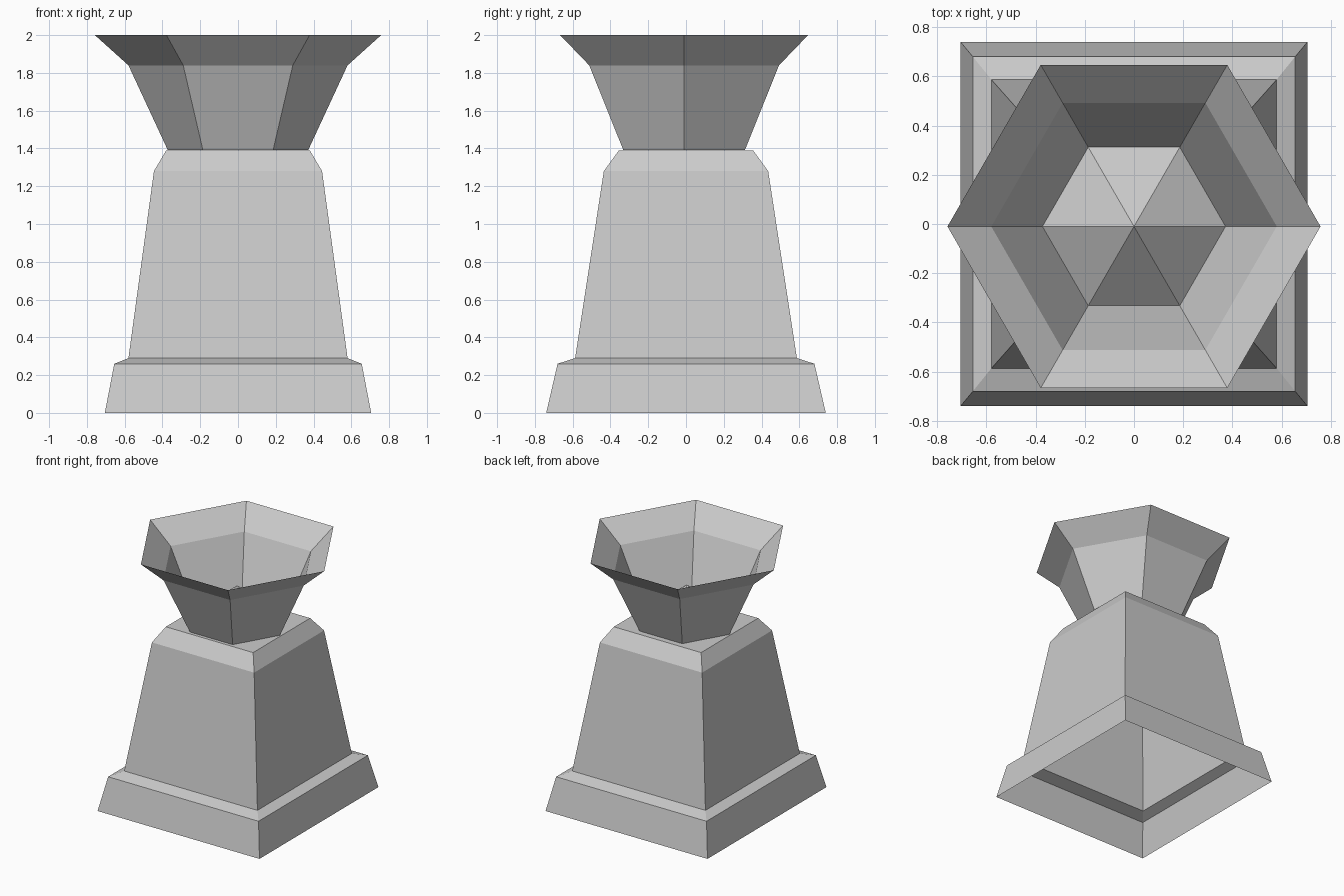
import bpy, bmesh, math

cube = bpy.data.objects.get("Cube")
if cube:
    bpy.data.objects.remove(cube)

stone = bpy.data.materials.new("grey_stone")
stone.use_nodes = True
GREY = (0.6, 0.6, 0.6, 1)
stone.diffuse_color = GREY
stone.node_tree.nodes["Principled BSDF"].inputs["Base Color"].default_value = GREY


def square(hx, hy, z):
    return [(sx * hx, sy * hy, z) for sx, sy in ((-1, -1), (1, -1), (1, 1), (-1, 1))]


def hexagon(r, z, cy=-0.01):
    return [(r * math.cos(i * math.pi / 3), cy + r * math.sin(i * math.pi / 3), z)
            for i in range(6)]


def loft(name, rings, cap=False, peak=None):
    """Open shell through the rings, with an optional flat cap or pointed fan on the last."""
    bm = bmesh.new()
    loops = [[bm.verts.new(p) for p in ring] for ring in rings]
    n = len(loops[0])
    for a, b in zip(loops, loops[1:]):
        for i in range(n):
            j = (i + 1) % n
            bm.faces.new((a[i], a[j], b[j], b[i]))
    if cap:
        bm.faces.new(loops[-1])
    if peak:
        tip = bm.verts.new(peak)
        for i in range(n):
            bm.faces.new((loops[-1][i], loops[-1][(i + 1) % n], tip))
    mesh = bpy.data.meshes.new(name)
    bm.to_mesh(mesh)
    bm.free()
    mesh.materials.append(stone)
    obj = bpy.data.objects.new(name, mesh)
    bpy.context.collection.objects.link(obj)
    return obj


# Hollow pedestal, open underneath: plinth, ledge, tapered shaft, chamfered top
loft("pedestal", [square(0.705, 0.74, 0), square(0.655, 0.68, 0.26),
                  square(0.58, 0.587, 0.29), square(0.445, 0.435, 1.28),
                  square(0.38, 0.355, 1.39)], cap=True)

# Thin flared six-sided bowl
loft("bowl", [hexagon(0.372, 1.392), hexagon(0.58, 1.84), hexagon(0.758, 2)])

# Raised point in the bowl floor
loft("bowl_floor", [hexagon(0.372, 1.392)], peak=(0, -0.01, 1.685))
